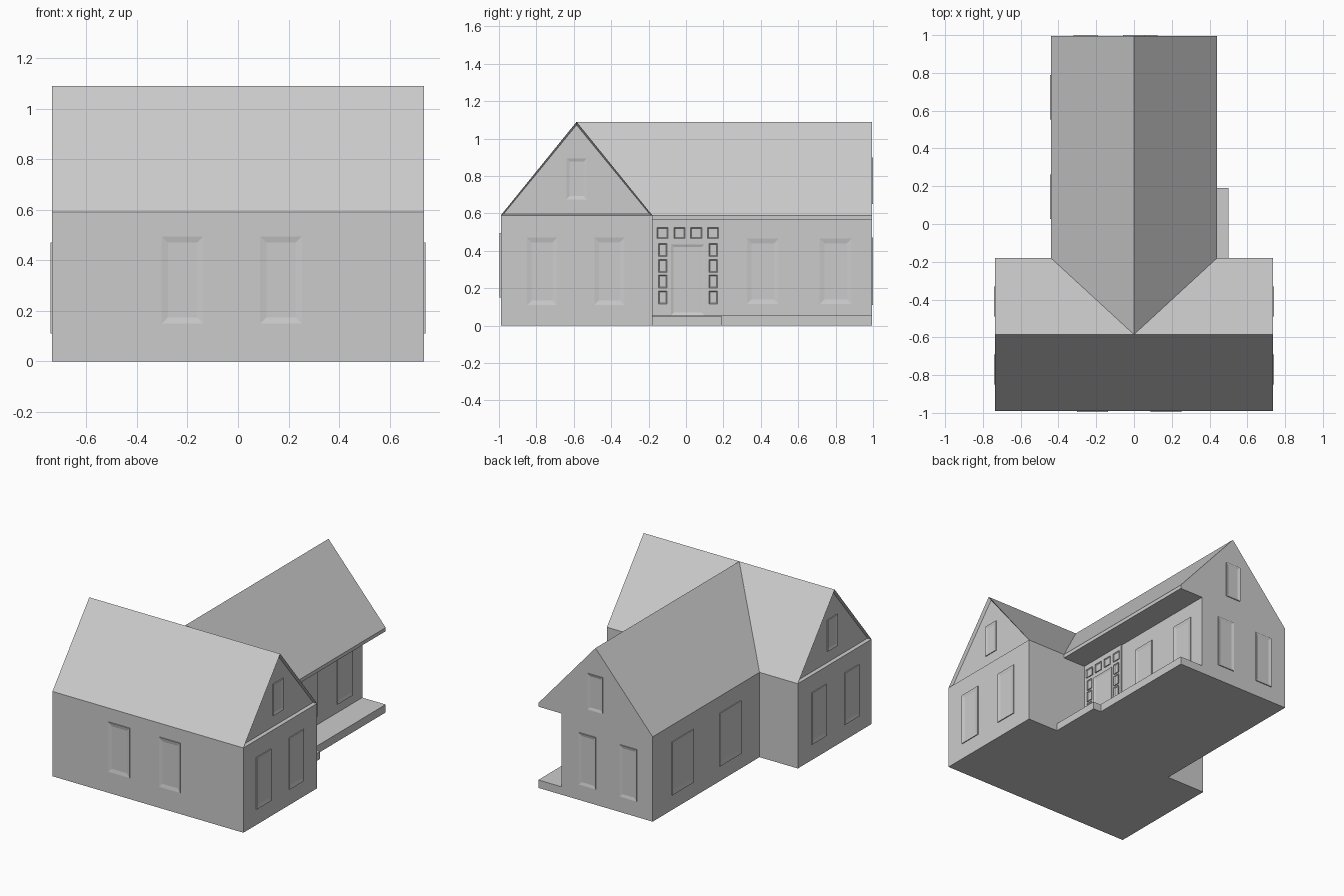
import bpy, bmesh, math
from mathutils import Matrix, Vector

if "Cube" in bpy.data.objects:
    bpy.data.objects.remove(bpy.data.objects["Cube"])

grey = bpy.data.materials.new("light grey")
grey.diffuse_color = (0.6, 0.6, 0.6, 1)
grey.use_nodes = True
grey.node_tree.nodes["Principled BSDF"].inputs["Base Color"].default_value = grey.diffuse_color

EAVE, RIDGE = 0.59, 1.09
WING_X, WING_FRONT, WING_BACK = 0.735, -0.99, -0.18
MID_Y = (WING_FRONT + WING_BACK) / 2
HALF_D = (WING_BACK - WING_FRONT) / 2
REAR_Y = 0.995
RECESS = 0.02


def finish(bm, name):
    bmesh.ops.recalc_face_normals(bm, faces=bm.faces)
    me = bpy.data.meshes.new(name)
    bm.to_mesh(me)
    bm.free()
    me.materials.append(grey)
    ob = bpy.data.objects.new(name, me)
    bpy.context.collection.objects.link(ob)
    return ob


def box(name, x0, x1, y0, y1, z0, z1):
    bm = bmesh.new()
    m = Matrix.Translation(((x0 + x1) / 2, (y0 + y1) / 2, (z0 + z1) / 2)) @ \
        Matrix.Diagonal((x1 - x0, y1 - y0, z1 - z0, 1))
    bmesh.ops.create_cube(bm, size=1, matrix=m)
    return finish(bm, name)


def window(name, pos, angle, w, h, rim=0.035, out=0.006):
    """Framed opening: thin raised surround with a sunken pane, facing -y before turning."""
    bm = bmesh.new()
    bmesh.ops.create_cube(bm, size=1, matrix=Matrix.Diagonal((w, 2 * out, h, 1)))
    bm.faces.ensure_lookup_table()
    front = min(bm.faces, key=lambda f: f.calc_center_median().y)
    bmesh.ops.inset_individual(bm, faces=[front], thickness=rim, depth=-0.005)
    ob = finish(bm, name)
    ob.matrix_world = Matrix.Translation(pos) @ Matrix.Rotation(angle, 4, 'Z')
    return ob


# Front wing: walls and gable roof, with sunken gable triangles
bm = bmesh.new()
rings = []
for x in (-WING_X, WING_X):
    rings.append([bm.verts.new((x, y, z)) for y, z in (
        (WING_FRONT, 0), (WING_BACK, 0), (WING_BACK, EAVE), (MID_Y, RIDGE), (WING_FRONT, EAVE))])
a, b = rings
for i in range(5):
    j = (i + 1) % 5
    bm.faces.new((a[i], a[j], b[j], b[i]))
gables = []
for r in rings:
    bm.faces.new((r[0], r[1], r[2], r[4]))
    gables.append(bm.faces.new((r[4], r[2], r[3])))
bmesh.ops.recalc_face_normals(bm, faces=bm.faces)
bmesh.ops.inset_individual(bm, faces=gables, thickness=0.017, depth=-RECESS)
finish(bm, "front_wing")

# Rear wing: one section with the porch cut into its right side, mitred to the front roof
section = [(-0.44, 0), (-0.44, EAVE), (0, RIDGE), (0.44, EAVE), (0.44, 0.565),
           (0.26, 0.565), (0.26, 0.055), (0.44, 0.055), (0.44, 0)]
bm = bmesh.new()
near = [bm.verts.new((x, WING_BACK - max(0, z - EAVE) * HALF_D / (RIDGE - EAVE), z))
        for x, z in section]
far = [bm.verts.new((x, REAR_Y, z)) for x, z in section]
n = len(section)
for i in range(n):
    j = (i + 1) % n
    bm.faces.new((near[i], near[j], far[j], far[i]))
bm.faces.new(far)
finish(bm, "rear_wing")

# Entry: step, slightly raised wall panel, door, and small panes around the door
box("entry_step", 0.43, 0.50, WING_BACK, 0.19, 0, 0.052)
box("entry_panel", 0.255, 0.268, WING_BACK, 0.19, 0.055, 0.565)
window("front_door", (0.268, 0.01, 0.245), math.pi / 2, 0.18, 0.38, 0.02)
for k in range(4):
    for y in (-0.125, 0.145):
        window("side_pane", (0.268, y, 0.15 + 0.085 * k), math.pi / 2, 0.045, 0.07, 0.008)
for k in range(4):
    window("top_pane", (0.268, -0.125 + 0.09 * k, 0.495), math.pi / 2, 0.06, 0.06, 0.008)

# Front windows
for x in (-0.22, 0.17):
    window("front_window", (x, WING_FRONT, 0.322), 0, 0.165, 0.345)

# Side windows and gable windows of the front wing
for s in (-1, 1):
    for y in (-0.77, -0.41):
        window("side_window", (s * WING_X, y, 0.29), s * math.pi / 2, 0.16, 0.36)
    window("gable_window", (s * (WING_X - RECESS), MID_Y, 0.785), s * math.pi / 2, 0.11, 0.22, 0.025)

# Left wall windows of the rear wing
for y in (0.145, 0.67):
    window("left_window", (-0.44, y, 0.29), -math.pi / 2, 0.235, 0.37, 0.045)

# Porch windows
for y in (0.41, 0.80):
    window("porch_window", (0.26, y, 0.29), math.pi / 2, 0.17, 0.35)

# Back windows
for x in (-0.255, 0.06):
    window("back_window", (x, REAR_Y, 0.29), math.pi, 0.13, 0.36, 0.028)
window("back_gable_window", (0, REAR_Y, 0.775), math.pi, 0.115, 0.25, 0.025)
